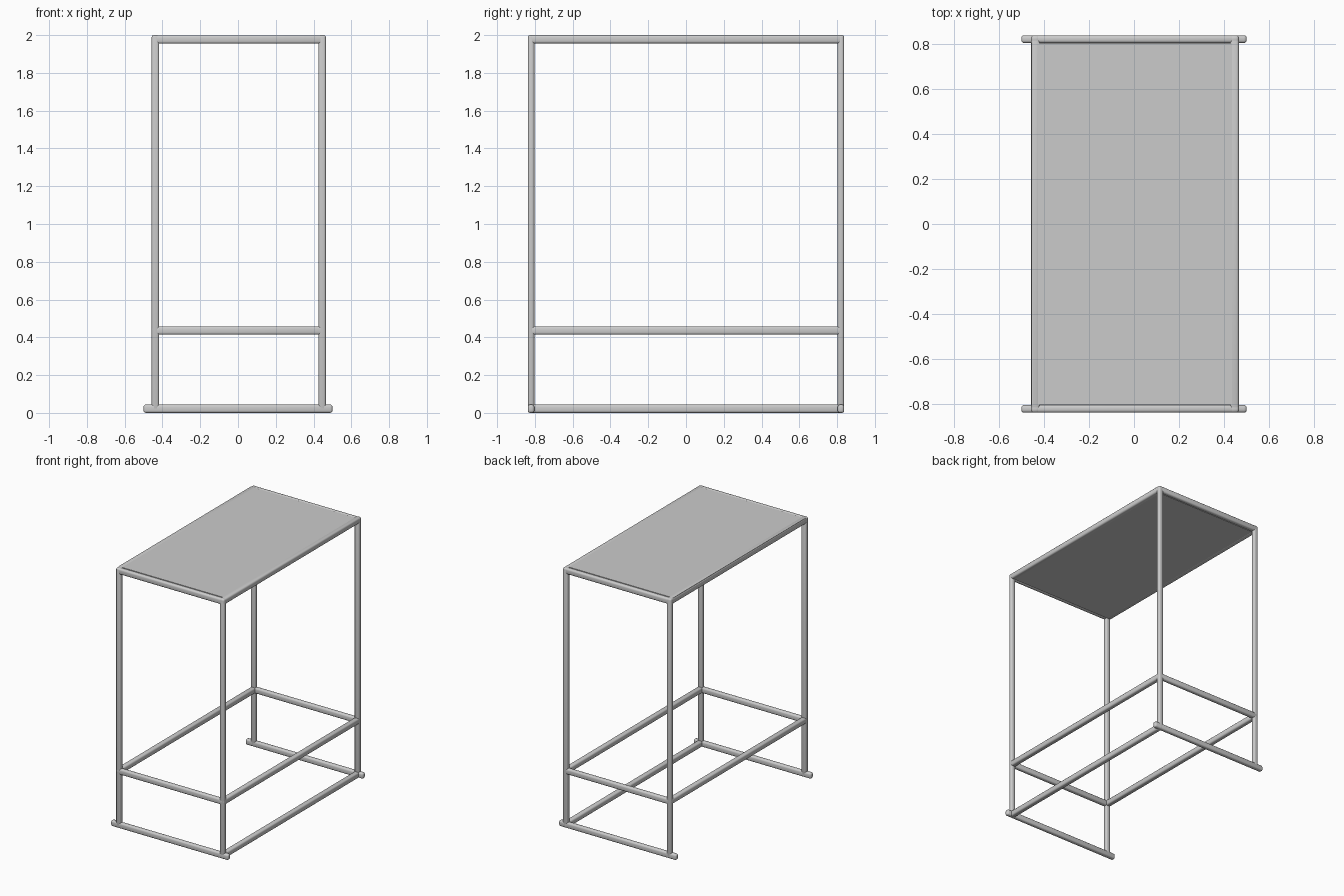
import bpy
import bmesh

if "Cube" in bpy.data.objects:
    bpy.data.objects.remove(bpy.data.objects["Cube"])

XL, XR, Y = -0.437, 0.446, 0.82      # leg centre lines
TX, TY, TZ = 0.04, 0.034, 0.044      # tube thickness per axis


def box(name, lo, hi, bevel=0.012, segments=3):
    bm = bmesh.new()
    bmesh.ops.create_cube(bm, size=1)
    for v in bm.verts:
        v.co = [(l + h) / 2 + c * (h - l) for l, h, c in zip(lo, hi, v.co)]
    if bevel:
        bmesh.ops.bevel(bm, geom=bm.edges[:], offset=bevel, segments=segments,
                        profile=0.5, affect='EDGES')
    mesh = bpy.data.meshes.new(name)
    bm.to_mesh(mesh)
    bm.free()
    obj = bpy.data.objects.new(name, mesh)
    bpy.context.collection.objects.link(obj)
    obj.select_set(True)
    bpy.context.view_layer.objects.active = obj
    if bevel:
        bpy.ops.object.shade_smooth_by_angle(angle=0.7)
    obj.select_set(False)
    return obj


def rail_x(name, y, z, x0, x1):
    box(name, (x0, y - TY / 2, z - TZ / 2), (x1, y + TY / 2, z + TZ / 2))


def rail_y(name, x, z):
    box(name, (x - TX / 2, -Y - TY / 2, z - TZ / 2),
        (x + TX / 2, Y + TY / 2, z + TZ / 2))


# Four upright legs
for sx, x in (("left", XL), ("right", XR)):
    for sy, y in (("front", -Y), ("back", Y)):
        box(f"{sy}_{sx}_leg", (x - TX / 2, y - TY / 2, 0.01),
            (x + TX / 2, y + TY / 2, 2.0))

# Short rails: overhanging feet, lower frame, top frame
for sy, y in (("front", -Y), ("back", Y)):
    rail_x(f"{sy}_foot_rail", y, TZ / 2, -0.5, 0.5)
    rail_x(f"{sy}_lower_rail", y, 0.436, XL - TX / 2, XR + TX / 2)
    rail_x(f"{sy}_top_rail", y, 2 - TZ / 2 - 0.001, XL - TX / 2, XR + TX / 2)

# Long rails: lower frame and top frame
for sx, x in (("left", XL), ("right", XR)):
    rail_y(f"{sx}_lower_rail", x, 0.436)
    rail_y(f"{sx}_top_rail", x, 2 - TZ / 2)

# Single floor stretcher on the right side
rail_y("floor_stretcher", XR, TZ / 2)

# Flat table top filling the frame
box("table_top", (XL - 0.017, -0.804, 1.957), (XR + 0.008, 0.804, 1.999), 0)
